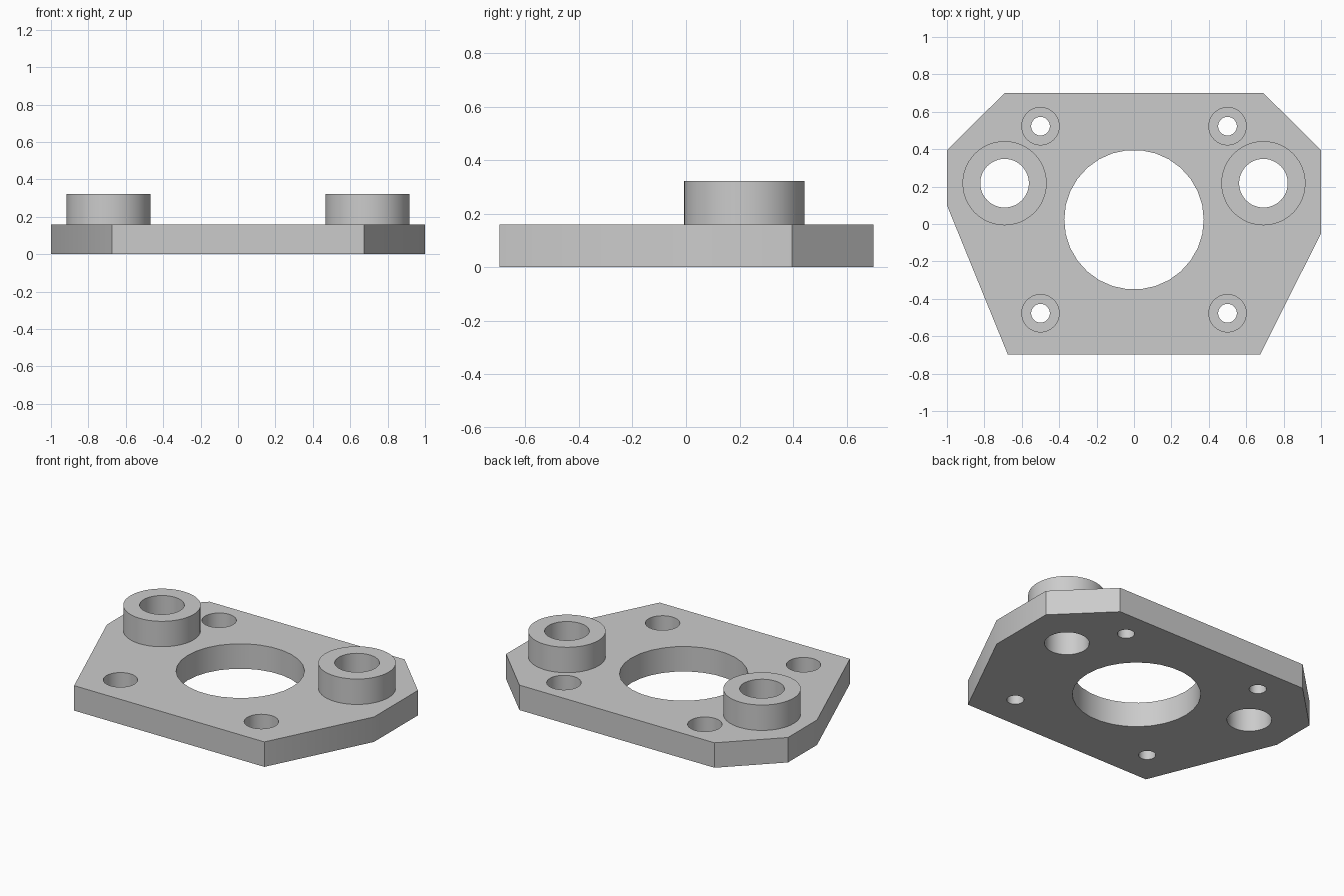
import bpy, bmesh, math

if "Cube" in bpy.data.objects:
    bpy.data.objects.remove(bpy.data.objects["Cube"], do_unlink=True)

THICK, TOP = 0.16, 0.323        # plate top, boss top
BOSS_X, BOSS_Y, BOSS_R, BORE_R = 0.692, 0.218, 0.225, 0.13
CENTRE_Y, CENTRE_R = 0.023, 0.373
SCREW_OFFSET, SCREW_R, SINK_R, SINK_DEPTH = 0.5, 0.05, 0.1, 0.1

grey = bpy.data.materials.new("grey_metal")
grey.use_nodes = True
colour = (0.6, 0.6, 0.6, 1)
grey.diffuse_color = colour
grey.node_tree.nodes["Principled BSDF"].inputs["Base Color"].default_value = colour


def make_object(name, bm, location=(0, 0, 0)):
    bmesh.ops.recalc_face_normals(bm, faces=bm.faces)
    mesh = bpy.data.meshes.new(name)
    bm.to_mesh(mesh)
    bm.free()
    mesh.materials.append(grey)
    obj = bpy.data.objects.new(name, mesh)
    obj.location = location
    bpy.context.collection.objects.link(obj)
    return obj


def prism(name, outline, bottom, top, location=(0, 0, 0)):
    bm = bmesh.new()
    face = bm.faces.new([bm.verts.new((x, y, bottom)) for x, y in outline])
    result = bmesh.ops.extrude_face_region(bm, geom=[face])
    verts = [v for v in result["geom"] if isinstance(v, bmesh.types.BMVert)]
    bmesh.ops.translate(bm, verts=verts, vec=(0, 0, top - bottom))
    return make_object(name, bm, location)


def circle(radius, sides):
    turns = [2 * math.pi * i / sides for i in range(sides)]
    return [(radius * math.cos(a), radius * math.sin(a)) for a in turns]


def smooth(obj):
    bpy.ops.object.select_all(action="DESELECT")
    obj.select_set(True)
    bpy.context.view_layer.objects.active = obj
    bpy.ops.object.shade_smooth_by_angle(angle=math.radians(30))


def drill(target, x, y, radius, bottom, sides=48):
    cutter = prism("cutter", circle(radius, sides), bottom, 0.5, (x, y, 0))
    cutter.hide_render = True
    mod = target.modifiers.new("hole", "BOOLEAN")
    mod.operation, mod.solver, mod.object = "DIFFERENCE", "EXACT", cutter
    bpy.context.view_layer.objects.active = target
    bpy.ops.object.modifier_apply(modifier=mod.name)
    bpy.data.objects.remove(cutter, do_unlink=True)


# Plate with clipped, slightly asymmetric corners
plate = prism("mounting_plate", [
    (-0.675, -0.697), (0.675, -0.697), (1, -0.05), (1, 0.395),
    (0.692, 0.7), (-0.692, 0.7), (-1, 0.395), (-1, 0.1)], 0, THICK)

# Central opening, boss bores and counterbored screw holes
drill(plate, 0, CENTRE_Y, CENTRE_R, -0.1, 30)
for side in (-1, 1):
    drill(plate, side * BOSS_X, BOSS_Y, BORE_R, -0.1)
    for end in (-1, 1):
        x, y = side * SCREW_OFFSET, CENTRE_Y + end * SCREW_OFFSET
        drill(plate, x, y, SINK_R, THICK - SINK_DEPTH)
        drill(plate, x, y, SCREW_R, -0.1)
smooth(plate)

# Raised ring around each bore, open where it meets the plate
for name, side in (("right_boss", -1), ("left_boss", 1)):
    bm = bmesh.new()
    profile = [(BORE_R, THICK), (BORE_R, TOP), (BOSS_R, TOP), (BOSS_R, THICK)]
    rings = [[bm.verts.new((x, y, z)) for x, y in circle(r, 48)] for r, z in profile]
    for a, b in zip(rings, rings[1:]):
        for i in range(len(a)):
            bm.faces.new((a[i - 1], a[i], b[i], b[i - 1]))
    boss = make_object(name, bm, (side * BOSS_X, BOSS_Y, 0))
    # An open ring needs its top checked to face up
    if max(boss.data.polygons, key=lambda p: p.center.z).normal.z < 0:
        boss.data.flip_normals()
    smooth(boss)
